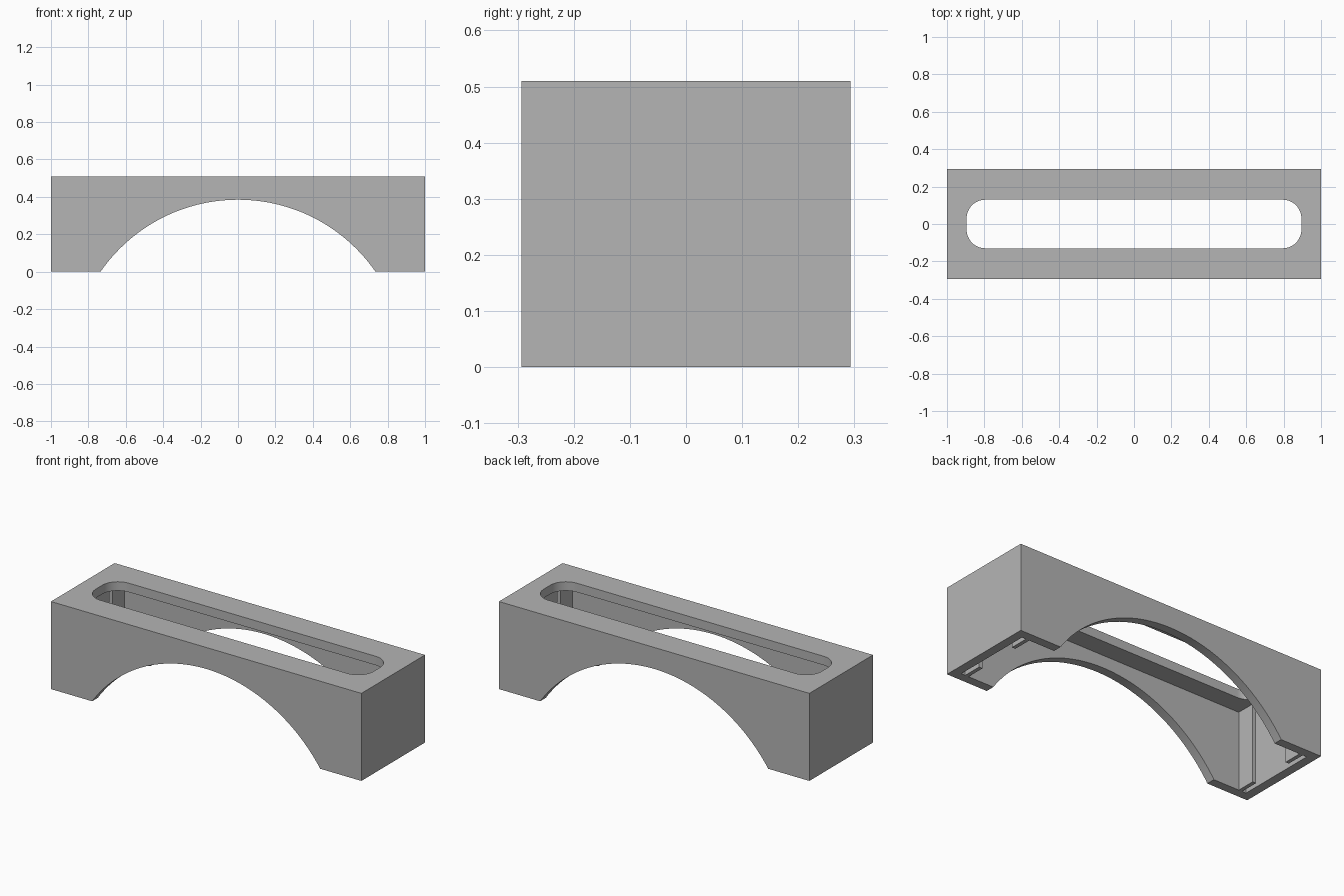
import bpy
import bmesh
import math
from mathutils import Matrix, Vector

cube = bpy.data.objects.get("Cube")
if cube:
    bpy.data.objects.remove(cube, do_unlink=True)

# Overall sizes
HALF_X, HALF_Y, HEIGHT = 1.0, 0.293, 0.51
WALL = 0.052
ARCH_HALF, ARCH_RISE = 0.735, 0.385
SLOT_X, SLOT_Y, SLOT_R = 0.895, 0.13, 0.1

grey = bpy.data.materials.new("plain grey")
grey.use_nodes = True
COLOUR = (0.46, 0.46, 0.46, 1)
grey.diffuse_color = COLOUR
grey.node_tree.nodes["Principled BSDF"].inputs["Base Color"].default_value = COLOUR


def finish(name, bm):
    bmesh.ops.recalc_face_normals(bm, faces=bm.faces)
    mesh = bpy.data.meshes.new(name)
    bm.to_mesh(mesh)
    bm.free()
    mesh.materials.append(grey)
    obj = bpy.data.objects.new(name, mesh)
    bpy.context.collection.objects.link(obj)
    return obj


def box(name, low, high):
    low, high = Vector(low), Vector(high)
    bm = bmesh.new()
    bmesh.ops.create_cube(bm, size=1)
    bmesh.ops.scale(bm, vec=high - low, verts=bm.verts)
    bmesh.ops.translate(bm, vec=(low + high) / 2, verts=bm.verts)
    return finish(name, bm)


def prism(name, points, direction):
    bm = bmesh.new()
    face = bm.faces.new([bm.verts.new(p) for p in points])
    new = bmesh.ops.extrude_face_region(bm, geom=[face])["geom"]
    bmesh.ops.translate(bm, vec=direction,
                        verts=[v for v in new if isinstance(v, bmesh.types.BMVert)])
    return finish(name, bm)


def select(obj):
    bpy.ops.object.select_all(action="DESELECT")
    obj.select_set(True)
    bpy.context.view_layer.objects.active = obj


def cut(obj, cutter):
    cutter.hide_render = True
    mod = obj.modifiers.new("cut", "BOOLEAN")
    mod.operation = "DIFFERENCE"
    mod.solver = "EXACT"
    mod.object = cutter
    select(obj)
    bpy.ops.object.modifier_apply(modifier=mod.name)
    bpy.data.objects.remove(cutter, do_unlink=True)


# Hollow body, open underneath
body = box("arched_body", (-HALF_X, -HALF_Y, 0), (HALF_X, HALF_Y, HEIGHT))
inner_x, inner_y, ceiling = HALF_X - WALL, HALF_Y - WALL, HEIGHT - WALL
cut(body, box("cavity", (-inner_x, -inner_y, -0.2), (inner_x, inner_y, ceiling)))

# Circular arch through the front and back walls
radius = (ARCH_HALF ** 2 + ARCH_RISE ** 2) / (2 * ARCH_RISE)
bm = bmesh.new()
bmesh.ops.create_cone(bm, cap_ends=True, segments=128, radius1=radius, radius2=radius, depth=1,
                      matrix=Matrix.Translation((0, 0, ARCH_RISE - radius))
                      @ Matrix.Rotation(math.pi / 2, 4, "X"))
arch = finish("arch", bm)
# Keep the arch clear of the ceiling plate and cut only the walls
cut(body, arch)

# Rounded slot through the top
slot = []
steps = 12
for corner, (sx, sy) in enumerate([(1, 1), (-1, 1), (-1, -1), (1, -1)]):
    for i in range(steps + 1):
        a = (corner + i / steps) * math.pi / 2
        slot.append((sx * (SLOT_X - SLOT_R) + SLOT_R * math.cos(a),
                     sy * (SLOT_Y - SLOT_R) + SLOT_R * math.sin(a), ceiling - 0.02))
cut(body, prism("slot", slot, (0, 0, 0.2)))

select(body)
bpy.ops.object.shade_smooth_by_angle(angle=math.radians(30))

# Thin retaining plates in the corners, spaced off the end walls
for sx, end in ((-1, "right"), (1, "left")):
    for sy, side in ((-1, "front"), (1, "back")):
        xs = sorted((sx * 0.9, sx * 0.922))
        ys = sorted((sy * SLOT_Y, sy * (inner_y + 0.005)))
        box(f"{end}_{side}_retaining_plate", (xs[0], ys[0], 0), (xs[1], ys[1], ceiling + 0.005))
